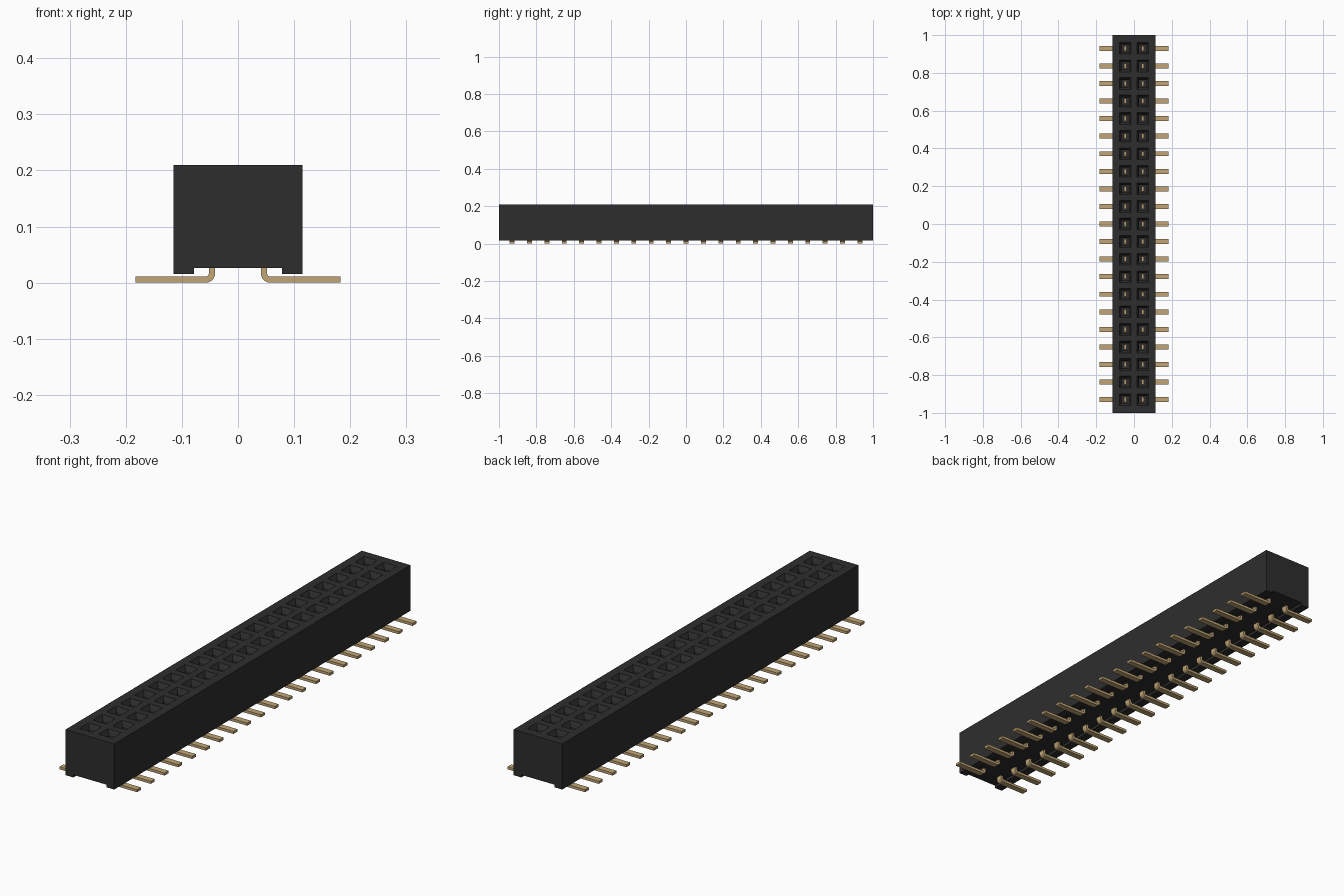
import bpy, bmesh, math
from mathutils import Vector

if "Cube" in bpy.data.objects:
    bpy.data.objects.remove(bpy.data.objects["Cube"])

ROWS = 21
PITCH = 0.093          # spacing of the contacts in x and y
HALF_W, TOP = 0.115, 0.21


def material(name, rgb):
    m = bpy.data.materials.new(name)
    m.use_nodes = True
    m.diffuse_color = (*rgb, 1)
    m.node_tree.nodes["Principled BSDF"].inputs["Base Color"].default_value = (*rgb, 1)
    return m


def extrude_profile(points, y0, y1):
    """Closed bmesh made by sweeping an (x, z) outline along y."""
    bm = bmesh.new()
    face = bm.faces.new([bm.verts.new((x, y0, z)) for x, z in points])
    ext = bmesh.ops.extrude_face_region(bm, geom=[face])["geom"]
    bmesh.ops.translate(bm, vec=(0, y1 - y0, 0),
                        verts=[g for g in ext if isinstance(g, bmesh.types.BMVert)])
    bmesh.ops.recalc_face_normals(bm, faces=bm.faces)
    return bm


def finish(bm, name, mat):
    mesh = bpy.data.meshes.new(name)
    bm.to_mesh(mesh)
    bm.free()
    mesh.materials.append(mat)
    ob = bpy.data.objects.new(name, mesh)
    bpy.context.collection.objects.link(ob)
    return ob


black = material("black plastic", (0.027, 0.027, 0.027))
gold = material("gold plating", (0.54, 0.38, 0.18))

# Housing: block with a channel along its underside
bm = extrude_profile([(-HALF_W, 0.015), (-0.078, 0.015), (-0.078, 0.026), (0.078, 0.026),
                      (0.078, 0.015), (HALF_W, 0.015), (HALF_W, TOP), (-HALF_W, TOP)], -1, 1)


def top_faces():
    return [f for f in bm.faces if f.normal.z > 0.9 and f.calc_center_median().z > TOP - 0.001]


# Divide only the top into one square cell per socket
cuts = [((x, 0, 0), (1, 0, 0)) for x in (-PITCH, 0, PITCH)]
cuts += [((0, (i - ROWS / 2) * PITCH, 0), (0, 1, 0)) for i in range(ROWS + 1)]
for co, no in cuts:
    faces = top_faces()
    edges = {e for f in faces for e in f.edges}
    verts = {v for f in faces for v in f.verts}
    bmesh.ops.bisect_plane(bm, geom=list(verts) + list(edges) + faces,
                           plane_co=co, plane_no=no, dist=1e-5)
    bm.normal_update()

# Sockets: square mouth, sloped lead-in, straight well
cells = [f for f in top_faces()
         if abs(f.calc_center_median().x) < PITCH
         and abs(f.calc_center_median().y) < ROWS / 2 * PITCH]
for thickness, depth in ((0.0155, 0), (0.011, -0.02), (0.0005, -0.11)):
    bmesh.ops.inset_individual(bm, faces=cells, thickness=thickness, depth=depth,
                               use_even_offset=True)
    bm.normal_update()
finish(bm, "housing", black)

# Contact: flat strip rising in the socket, bent outwards into a foot
T, R_OUT, R_IN = 0.011, 0.016, 0.005
X_IN, X_END, Z_TIP = 0.041, 0.183, 0.13
centre = Vector((X_IN + R_OUT, R_OUT))


def bend(radius, angles):
    return [(centre.x - radius * math.cos(math.radians(a)),
             centre.y - radius * math.sin(math.radians(a))) for a in angles]


steps = [i * 15 for i in range(7)]
outline = ([(X_IN, Z_TIP)] + bend(R_OUT, steps) + [(X_END, 0), (X_END, T)]
           + bend(R_IN, reversed(steps)) + [(X_IN + T, Z_TIP)])
first = -(ROWS - 1) / 2 * PITCH
pins = finish(extrude_profile(outline, first - 0.013, first + 0.013), "contact_pins", gold)

# Repeat along the length and mirror to the other row
arr = pins.modifiers.new("rows", "ARRAY")
arr.count = ROWS
arr.use_relative_offset = False
arr.use_constant_offset = True
arr.constant_offset_displace = (0, PITCH, 0)
mir = pins.modifiers.new("both sides", "MIRROR")
mir.use_axis = (True, False, False)
mir.use_mirror_merge = False

bpy.ops.object.select_all(action="DESELECT")
pins.select_set(True)
bpy.context.view_layer.objects.active = pins
bpy.ops.object.shade_smooth_by_angle(angle=math.radians(30))
